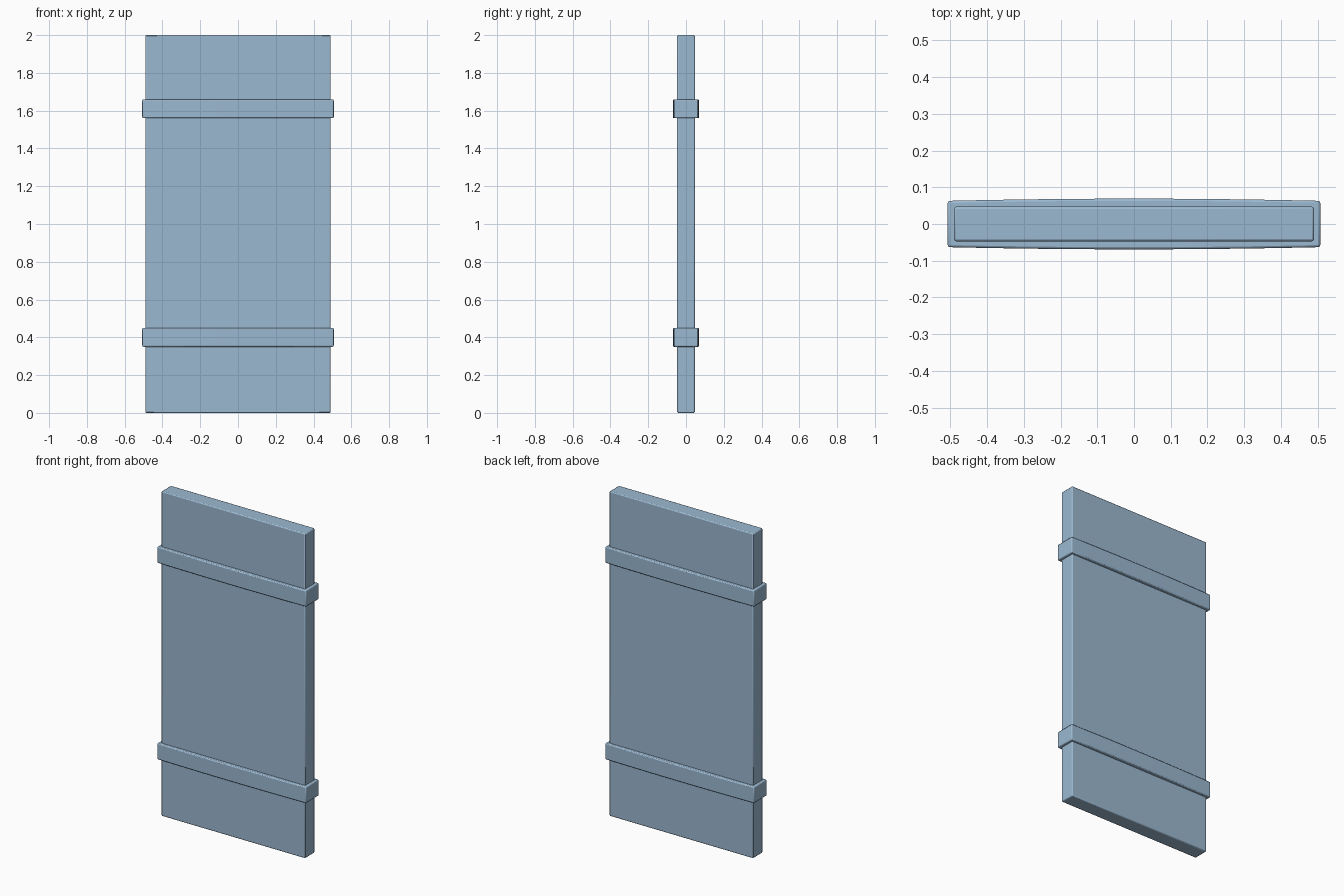
import bpy
import bmesh

cube = bpy.data.objects.get("Cube")
if cube:
    bpy.data.objects.remove(cube, do_unlink=True)

# One flat blue-grey for everything
blue = bpy.data.materials.new("blue_grey")
blue.use_nodes = True
colour = (0.33, 0.485, 0.64, 1)
blue.diffuse_color = colour
blue.node_tree.nodes["Principled BSDF"].inputs["Base Color"].default_value = colour


def extruded_part(name, outline, z_low, z_high, bevel):
    """Extrude a plan outline upward and round its sharp edges."""
    bm = bmesh.new()
    base = bm.faces.new([bm.verts.new((x, y, z_low)) for x, y in outline])
    top = bmesh.ops.extrude_face_region(bm, geom=[base])["geom"]
    verts = [v for v in top if isinstance(v, bmesh.types.BMVert)]
    bmesh.ops.translate(bm, verts=verts, vec=(0, 0, z_high - z_low))
    bmesh.ops.recalc_face_normals(bm, faces=bm.faces)
    mesh = bpy.data.meshes.new(name)
    bm.to_mesh(mesh)
    bm.free()
    mesh.materials.append(blue)
    obj = bpy.data.objects.new(name, mesh)
    bpy.context.collection.objects.link(obj)
    mod = obj.modifiers.new("rounded_edges", "BEVEL")
    mod.width = bevel
    mod.segments = 2
    mod.limit_method = "ANGLE"
    bpy.ops.object.select_all(action="DESELECT")
    obj.select_set(True)
    bpy.context.view_layer.objects.active = obj
    bpy.ops.object.shade_smooth_by_angle()
    return obj


# Flat upright panel
w, d = 0.49, 0.047
extruded_part("panel", [(-w, -d), (w, -d), (w, d), (-w, d)], 0, 2, 0.006)

# Two straps wrapped round it, swelling slightly towards the middle
half, steps = 0.507, 10
front = []
for i in range(steps + 1):
    t = 2 * i / steps - 1
    front.append((half * t, -0.063 - 0.006 * (1 - t * t)))
back = [(x, -y) for x, y in reversed(front)]
for name, z in (("lower_strap", 0.35), ("upper_strap", 1.56)):
    extruded_part(name, front + back, z, z + 0.1, 0.006)
